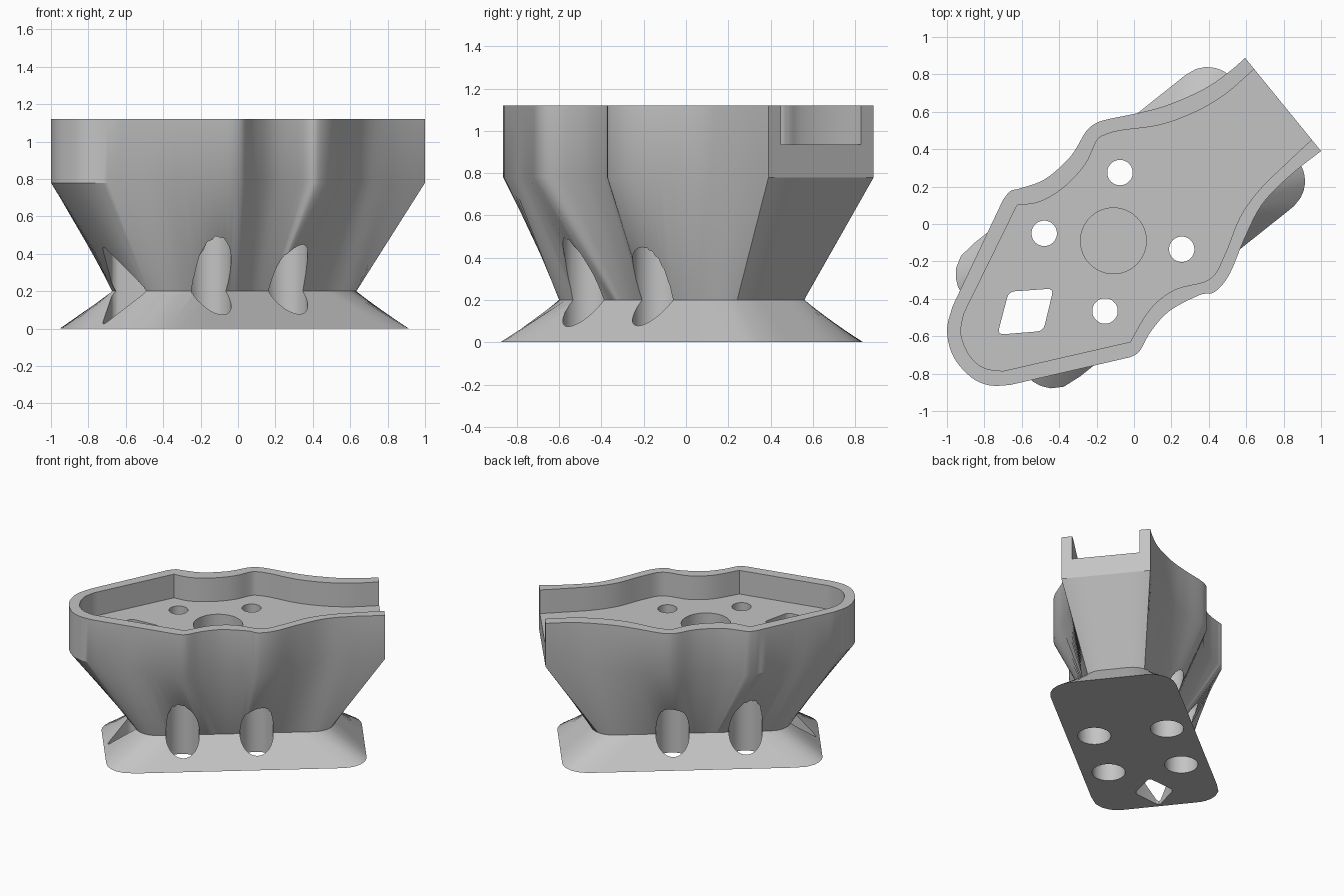
import bpy, bmesh, math
from mathutils import Vector

if "Cube" in bpy.data.objects:
    bpy.data.objects.remove(bpy.data.objects["Cube"])

CENTRE = Vector((-0.02, -0.02))
ANGLE = math.radians(38.5)

grey = bpy.data.materials.new("light grey")
grey.diffuse_color = (0.55, 0.55, 0.55, 1)
grey.use_nodes = True
grey.node_tree.nodes["Principled BSDF"].inputs["Base Color"].default_value = grey.diffuse_color


def spline(pts, steps=5):
    """Smooth run through the points, without its last point."""
    p = [Vector(q) for q in pts]
    p = [p[0]] + p + [p[-1]]
    out = []
    for a, b, c, d in zip(p, p[1:], p[2:], p[3:]):
        for i in range(steps):
            t = i / steps
            out.append(0.5 * (2 * b + (c - a) * t + (2 * a - 5 * b + 4 * c - d) * t * t
                              + (3 * b - a - 3 * c + d) * t ** 3))
    return out


def outline(runs, steps=5):
    """Closed profile; two-point runs are straight edges."""
    out = []
    for run in runs:
        out += spline(run, steps if len(run) > 2 else 12)
    return out


def rounded_reach(half_l, half_w, r, ang):
    """Distance from the centre to a rounded rectangle along an angle."""
    c, s = abs(math.cos(ang - ANGLE)), abs(math.sin(ang - ANGLE))
    lo, hi = 0.0, 2.0
    for _ in range(30):
        m = (lo + hi) / 2
        qx, qy = m * c - half_l + r, m * s - half_w + r
        d = math.hypot(max(qx, 0), max(qy, 0)) + min(max(qx, qy), 0) - r
        lo, hi = (m, hi) if d < 0 else (lo, m)
    return lo


def loft(name, rings):
    """Solid through rings of (points, z), listed bottom up."""
    bm = bmesh.new()
    loops = [[bm.verts.new((p[0], p[1], z)) for p in pts] for pts, z in rings]
    n = len(loops[0])
    for a, b in zip(loops, loops[1:]):
        for i in range(n):
            j = (i + 1) % n
            bm.faces.new((a[i], a[j], b[j], b[i]))
    bm.faces.new(loops[0][::-1])
    bm.faces.new(loops[-1])
    bmesh.ops.recalc_face_normals(bm, faces=bm.faces[:])
    me = bpy.data.meshes.new(name)
    bm.to_mesh(me)
    bm.free()
    me.materials.append(grey)
    ob = bpy.data.objects.new(name, me)
    bpy.context.collection.objects.link(ob)
    return ob


def circle(x, y, r, n=48):
    return [(x + r * math.cos(2 * math.pi * i / n), y + r * math.sin(2 * math.pi * i / n))
            for i in range(n)]


# Upper rim profile
rim = outline([
    [(1.0, .39), (.594, .888)],
    [(.594, .888), (.51, .815), (.38, .725), (.19, .64), (.03, .595), (-.14, .56),
     (-.21, .535), (-.26, .49), (-.34, .36), (-.476, .24), (-.61, .19), (-.66, .177), (-.70, .13)],
    [(-.70, .13), (-.97, -.44)],
    [(-.97, -.44), (-1, -.57), (-.965, -.71), (-.87, -.82), (-.77, -.863), (-.66, -.86)],
    [(-.66, -.86), (-.02, -.712)],
    [(-.02, -.712), (.03, -.68), (.09, -.575), (.19, -.465), (.35, -.38), (.43, -.364),
     (.51, -.27), (.59, -.08), (.685, .105), (.83, .255), (1.0, .39)],
])

# Neck and foot follow rounded rectangles at the same angles
angles = [math.atan2(p.y - CENTRE.y, p.x - CENTRE.x) for p in rim]


def rounded_ring(half_l, half_w, r):
    return [CENTRE + Vector((math.cos(a), math.sin(a))) * rounded_reach(half_l, half_w, r, a)
            for a in angles]


body = loft("tray_mount", [
    (rounded_ring(.925, .455, .18), 0.0),
    (rounded_ring(.71, .26, .16), 0.2),
    (rim, 0.78),
    (rim, 1.12),
])

# Tray cavity, open past the tail end
cavity = outline([
    [(1.11, .574), (.80, .954)],
    [(.80, .954), (.645, .83), (.49, .695), (.33, .60), (.14, .53), (-.07, .50), (-.155, .476),
     (-.2, .444), (-.26, .32), (-.37, .2), (-.50, .12), (-.625, .1)],
    [(-.625, .1), (-.91, -.48)],
    [(-.91, -.48), (-.925, -.59), (-.877, -.706), (-.80, -.77), (-.70, -.786)],
    [(-.70, -.786), (-.02, -.63)],
    [(-.02, -.63), (.086, -.455), (.22, -.35), (.406, -.294), (.487, -.16), (.567, .037),
     (.674, .187), (.81, .32), (.95, .45), (1.11, .574)],
])
cutters = [loft("tray_cutter", [(cavity, .935), (cavity, 1.3)])]

# Central blind recess
recess = circle(-.11, -.09, .176)
cutters.append(loft("recess_cutter", [(recess, .6), (recess, 1.0)]))

# Screw holes with wide access bores from below
for x, y in [(-.075, .275), (-.48, -.05), (.255, -.135), (-.155, -.465)]:
    hole, bore = circle(x, y, .068), circle(x, y, .118)
    cutters.append(loft("bore_cutter", [(bore, -.1), (bore, .75)]))
    cutters.append(loft("hole_cutter", [(hole, .7), (hole, 1.0)]))

# Four-sided cable opening with softened corners
quad = [Vector(p) for p in [(-.73, -.592), (-.485, -.572), (-.43, -.345), (-.67, -.362)]]
slot = []
for i, p in enumerate(quad):
    a = (quad[i - 1] - p).normalized() * .035
    b = (quad[(i + 1) % 4] - p).normalized() * .035
    slot += [p + a * (1 - t) ** 2 + b * t ** 2 for t in (0, .25, .5, .75, 1)]
cutters.append(loft("cable_cutter", [(slot, -.1), (slot, 1.0)]))

# Cut, then smooth the curved walls
bpy.context.view_layer.objects.active = body
body.select_set(True)
for cutter in cutters:
    mod = body.modifiers.new(cutter.name, 'BOOLEAN')
    mod.operation, mod.solver, mod.object = 'DIFFERENCE', 'EXACT', cutter
    bpy.ops.object.modifier_apply(modifier=mod.name)
for cutter in cutters:
    bpy.data.objects.remove(cutter)
bpy.ops.object.shade_smooth_by_angle(angle=math.radians(30))
